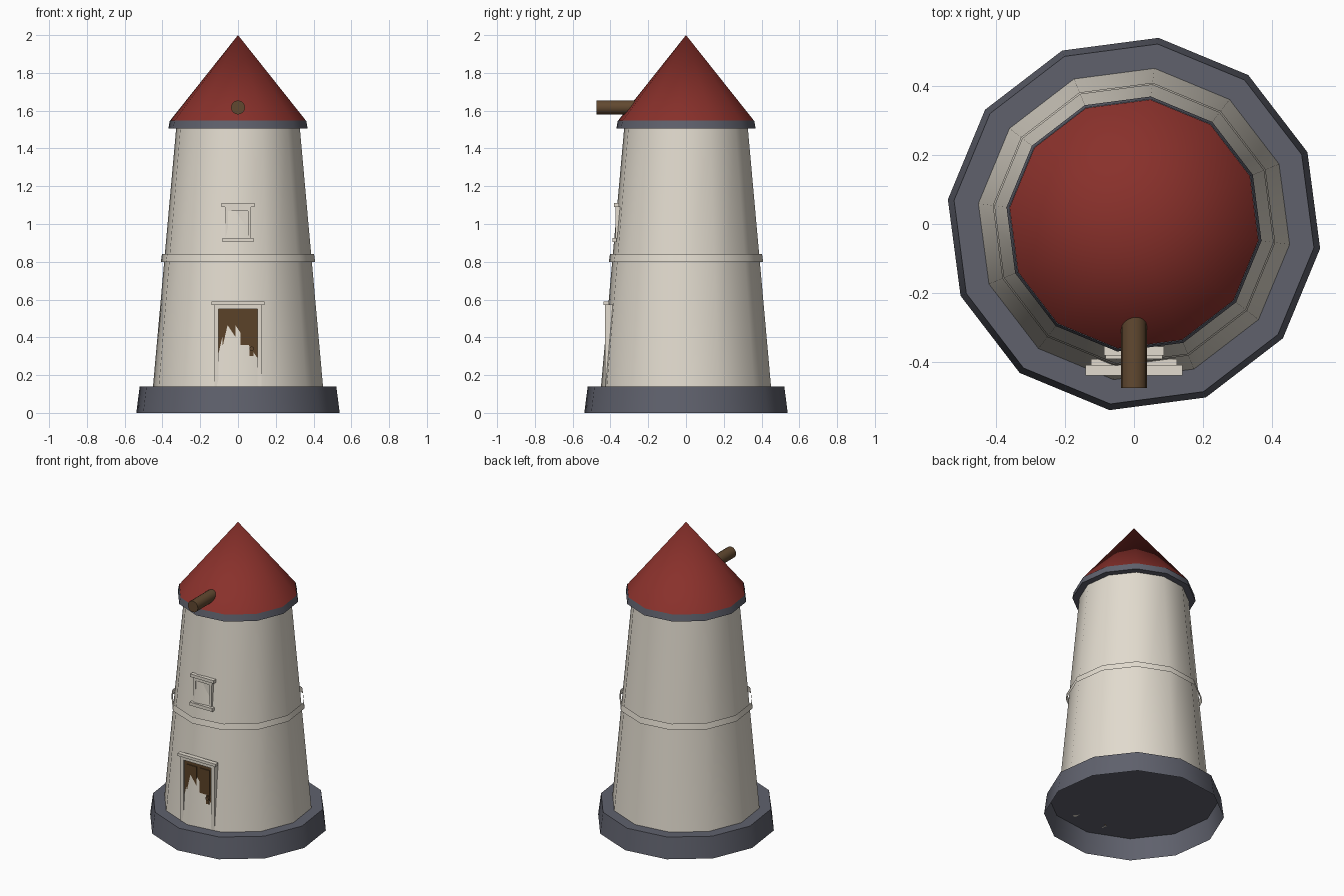
import bpy, bmesh, math

cube = bpy.data.objects.get("Cube")
if cube:
    bpy.data.objects.remove(cube, do_unlink=True)

SIDES = 12
TURN = math.radians(-7.5)


def material(name, rgb):
    m = bpy.data.materials.new(name)
    m.use_nodes = True
    m.diffuse_color = (*rgb, 1)
    m.node_tree.nodes["Principled BSDF"].inputs["Base Color"].default_value = (*rgb, 1)
    return m


cream = material("cream plaster", (0.76, 0.71, 0.62))
slate = material("slate grey", (0.115, 0.12, 0.152))
red = material("roof red", (0.25, 0.03, 0.024))
timber = material("timber brown", (0.12, 0.066, 0.03))
door_brown = material("door brown", (0.105, 0.054, 0.021))


def finish(name, bm, mat, smooth=False):
    bmesh.ops.recalc_face_normals(bm, faces=bm.faces)
    mesh = bpy.data.meshes.new(name)
    bm.to_mesh(mesh)
    bm.free()
    mesh.materials.append(mat)
    ob = bpy.data.objects.new(name, mesh)
    bpy.context.collection.objects.link(ob)
    if smooth:
        bpy.ops.object.select_all(action='DESELECT')
        ob.select_set(True)
        bpy.context.view_layer.objects.active = ob
        bpy.ops.object.shade_smooth_by_angle(angle=math.radians(50))
    return ob


def tower_part(name, bottom, top, mat, cap_bottom=False, cap_top=False):
    """Twelve-sided frustum between two (radius, z) rings, open unless capped."""
    bm = bmesh.new()
    rings = []
    for r, z in (bottom, top):
        angles = [TURN + math.tau * k / SIDES for k in range(SIDES)]
        rings.append([bm.verts.new((r * math.cos(a), r * math.sin(a), z)) for a in angles])
    low, high = rings
    for k in range(SIDES):
        n = (k + 1) % SIDES
        bm.faces.new((low[k], low[n], high[n], high[k]))
    if cap_bottom:
        bm.faces.new(low)
    if cap_top:
        bm.faces.new(high)
    # A ring of no radius becomes a single point
    bmesh.ops.remove_doubles(bm, verts=bm.verts, dist=0.0001)
    return finish(name, bm, mat, smooth=True)


def box(name, x, y, z, mat):
    """Box given by its (low, high) limits on each axis."""
    bm = bmesh.new()
    bmesh.ops.create_cube(bm, size=1)
    for v in bm.verts:
        v.co = [lim[0] if c < 0 else lim[1] for c, lim in zip(v.co, (x, y, z))]
    return finish(name, bm, mat)


def rod(name, radius, y, x, z, mat, segments=16):
    """Cylinder lying along the y axis."""
    bm = bmesh.new()
    bmesh.ops.create_cone(bm, cap_ends=True, segments=segments, radius1=radius,
                          radius2=radius, depth=y[1] - y[0])
    for v in bm.verts:
        px, py, pz = v.co
        v.co = (x + px, sum(y) / 2 + pz, z + py)
    return finish(name, bm, mat, smooth=True)


# Tower masonry and roof: the foundation and string course are open shells
tower_part("foundation", (0.543, 0), (0.525, 0.14), slate, cap_top=True)
tower_part("tower_wall", (0.454, 0.14), (0.33, 1.51), cream)
tower_part("string_course", (0.412, 0.8), (0.406, 0.84), cream)
tower_part("roof_eave", (0.372, 1.505), (0.364, 1.548), slate, cap_bottom=True)
tower_part("roof_cone", (0.363, 1.547), (0, 2), red)

# Axle beam leaving the roof at the front
rod("axle_beam", 0.037, (-0.475, 0), 0, 1.617, timber)

# Door, nearly flush with the sloping wall
box("door_leaf", (-0.105, 0.105), (-0.4155, -0.38), (0.14, 0.55), door_brown)
for side, label in ((-1, "right"), (1, "left")):
    box(f"door_jamb_{label}", sorted((side * 0.102, side * 0.125)), (-0.428, -0.39),
        (0.14, 0.57), cream)
    box(f"door_panel_{label}", sorted((side * 0.012, side * 0.083)), (-0.421, -0.40),
        (0.36, 0.525), door_brown)
box("door_head", (-0.125, 0.125), (-0.428, -0.39), (0.55, 0.575), cream)
box("door_lintel", (-0.14, 0.14), (-0.438, -0.408), (0.572, 0.59), cream)
box("lock_plate", (0.06, 0.082), (-0.422, -0.40), (0.30, 0.355), door_brown)
rod("door_knob", 0.012, (-0.43, -0.40), 0.072, 0.34, timber, 8)

# Window surround
for side, label in ((-1, "right"), (1, "left")):
    box(f"window_jamb_{label}", sorted((side * 0.052, side * 0.067)), (-0.373, -0.345),
        (0.92, 1.09), cream)
box("window_pane", (-0.055, 0.055), (-0.362, -0.345), (0.92, 1.075), cream)
box("window_head", (-0.07, 0.07), (-0.373, -0.345), (1.07, 1.092), cream)
box("window_lintel", (-0.087, 0.087), (-0.38, -0.355), (1.09, 1.11), cream)
box("window_sill", (-0.083, 0.083), (-0.39, -0.367), (0.905, 0.927), cream)
